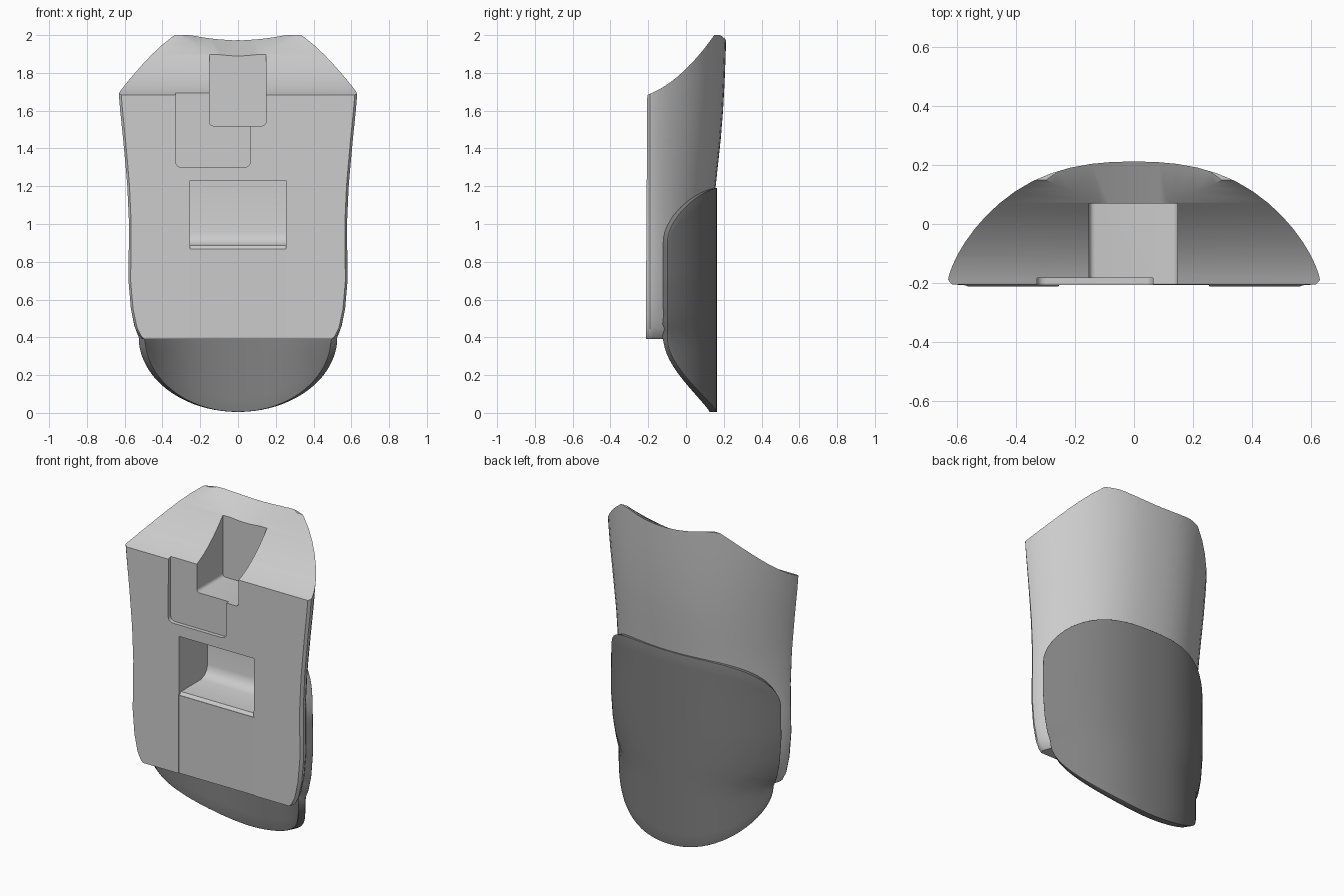
import bpy, bmesh, math

if "Cube" in bpy.data.objects:
    bpy.data.objects.remove(bpy.data.objects["Cube"])


def lerp(table, z):
    if z <= table[0][0]:
        return table[0][1]
    for (a, p), (b, q) in zip(table, table[1:]):
        if z <= b:
            return p + (q - p) * (z - a) / (b - a)
    return table[-1][1]


def make_object(name, bm):
    me = bpy.data.meshes.new(name)
    bm.to_mesh(me)
    bm.free()
    ob = bpy.data.objects.new(name, me)
    bpy.context.collection.objects.link(ob)
    return ob


def loft(name, rings):
    """Closed solid through a list of equally long point rings."""
    bm = bmesh.new()
    vr = [[bm.verts.new(p) for p in r] for r in rings]
    n = len(vr[0])
    for a, b in zip(vr, vr[1:]):
        for i in range(n):
            bm.faces.new((a[i], a[(i + 1) % n], b[(i + 1) % n], b[i]))
    bm.faces.new(vr[0][::-1])
    bm.faces.new(vr[-1])
    bmesh.ops.recalc_face_normals(bm, faces=bm.faces)
    return make_object(name, bm)


def prism_x(name, x0, x1, yz):
    return loft(name, [[(x, y, z) for y, z in yz] for x in (x0, x1)])


def prism_y(name, y0, y1, xz):
    return loft(name, [[(x, y, z) for x, z in xz] for y in (y0, y1)])


def rounded_rect(x0, x1, z0, z1, r):
    pts = []
    for cx, cz, a0 in ((x1 - r, z1 - r, 0), (x0 + r, z1 - r, 90),
                       (x0 + r, z0 + r, 180), (x1 - r, z0 + r, 270)):
        for k in range(5):
            a = math.radians(a0 + 22.5 * k)
            pts.append((cx + r * math.cos(a), cz + r * math.sin(a)))
    return pts


def activate(ob):
    bpy.ops.object.select_all(action='DESELECT')
    ob.select_set(True)
    bpy.context.view_layer.objects.active = ob


def cut(ob, cutter):
    m = ob.modifiers.new("cut", 'BOOLEAN')
    m.operation, m.solver, m.object = 'DIFFERENCE', 'EXACT', cutter
    activate(ob)
    bpy.ops.object.modifier_apply(modifier=m.name)
    bpy.data.objects.remove(cutter)


def smooth(ob, deg=30):
    activate(ob)
    bpy.ops.object.shade_smooth_by_angle(angle=math.radians(deg))


# Shared cross-section: half width and back position by height
HALF_W = [(.39, .505), (.405, .522), (.45, .545), (.55, .567), (.7, .58),
          (1.0, .577), (1.2, .586), (1.4, .603), (1.68, .632), (2.0, .652)]
BACK_Y = [(.39, .135), (.9, .135), (1.05, .142), (1.2, .157), (1.3, .168),
          (1.45, .184), (1.6, .196), (1.8, .207), (2.0, .213)]


def bulge(s):
    return max(0.0, 1 - abs(s) ** 2.4) ** .75


# Main body: flat front, arched back
rings = []
for z in (.39, .405, .45, .5, .55, .62, .7, .85, 1, 1.1, 1.2, 1.3, 1.45, 1.6, 1.75, 1.9, 2.0):
    w, back = lerp(HALF_W, z), lerp(BACK_Y, z)
    front = -.213 + .008 * (z - .39) / 1.3
    ring = [(-.98 * w, front, z), (.98 * w, front, z)]
    for i in range(29):
        s = math.cos(math.pi * i / 28)
        ring.append((w * s, -.19 + (back + .19) * bulge(s), z))
    rings.append(ring)
body = loft("body", rings)

# Sloping concave top
curve = []
for i in range(17):
    t = -.1 + .5 * i / 16
    curve.append((t - .2, 1.685 + .386 * t + 1.469 * t * t))
cut(body, prism_x("top_cutter", -1, 1, curve + [(.2, 2.5), (-.3, 2.5)]))

# Round dip in the upper back edge
dip = []
for y in (-.1, .4):
    zc = 1.945 + .58 * (y - .165) + .73
    dip.append([(.73 * math.sin(math.tau * (i + .5) / 80), y, zc + .73 * math.cos(math.tau * (i + .5) / 80))
                for i in range(80)])
cut(body, loft("dip_cutter", dip))

# Upper slot and shallow latch recess
cut(body, prism_y("slot_cutter", -.4, .07, rounded_rect(-.152, .148, 1.52, 2.3, .02)))
cut(body, prism_y("latch_cutter", -.4, -.183, rounded_rect(-.33, .065, 1.3, 1.85, .03)))

# Middle pocket with rounded floor
cut(body, prism_x("pocket_cutter", -.254, .254,
                  [(-.4, .865), (-.205, .868), (-.19, .885), (0, .885), (.035, .897),
                   (.058, .92), (.068, .955), (.068, 1.23), (-.4, 1.23)]))

# Slightly sunken front panel
cut(body, prism_y("panel_cutter", -.4, -.2075,
                  [(-.257, .3), (.257, .3), (.257, .875), (-.257, .875)]))
smooth(body)

# Curved back pad: a shell following the body and hanging below it
bm = bmesh.new()
NS, NZ = 40, 16
grid = []
for i in range(NS + 1):
    r = math.sin(math.pi * (i / NS - .5))
    s = .92 * r
    low = .40 - .395 * math.sqrt(max(0, 1 - r * r))
    top = .90 + .29 * math.sqrt(max(0, 1 - abs(r) ** 3.5))
    col = []
    for k in range(NZ + 1):
        z = low + (top - low) * k / NZ
        w = lerp(HALF_W, max(z, .405)) + .05
        col.append(bm.verts.new((w * s, -.2 + .364 * bulge(s), z)))
    grid.append(col)
for a, b in zip(grid, grid[1:]):
    for k in range(NZ):
        bm.faces.new((a[k], a[k + 1], b[k + 1], b[k]))
pad = make_object("back_pad", bm)
m = pad.modifiers.new("thickness", 'SOLIDIFY')
m.thickness, m.offset = .04, -1
m = pad.modifiers.new("soft_rim", 'BEVEL')
m.width, m.segments = .012, 3
m.limit_method, m.angle_limit = 'ANGLE', math.radians(55)
activate(pad)
for m in list(pad.modifiers):
    bpy.ops.object.modifier_apply(modifier=m.name)
smooth(pad, 40)

mat = bpy.data.materials.new("dark_rubber")
mat.diffuse_color = (.22, .22, .22, 1)
mat.use_nodes = True
mat.node_tree.nodes["Principled BSDF"].inputs["Base Color"].default_value = mat.diffuse_color
pad.data.materials.append(mat)
